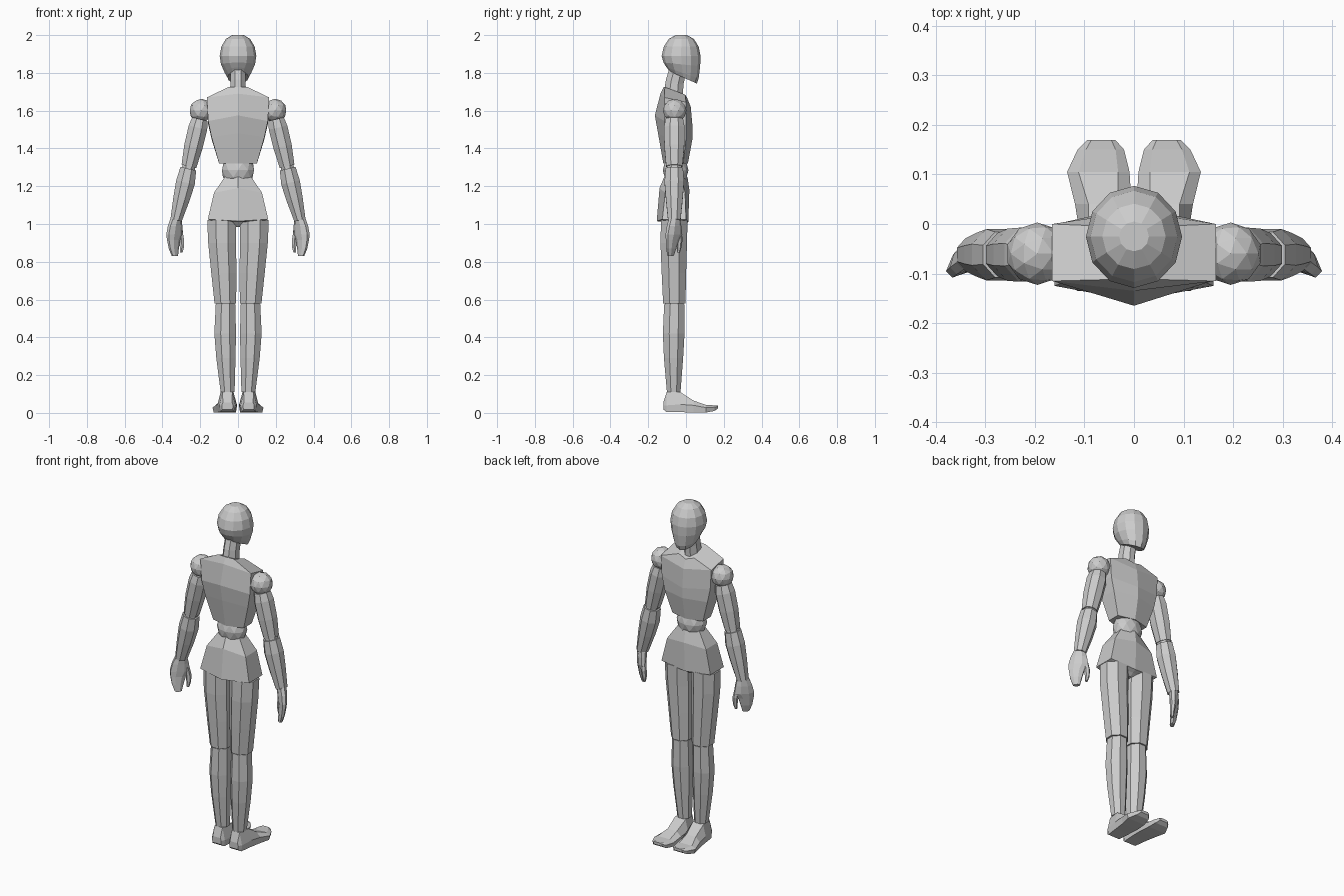
import bpy, bmesh, math
from mathutils import Vector


def loft(name, rings, side=1):
    """Bridge equal-length point rings, cap both ends; side=-1 mirrors in x."""
    bm = bmesh.new()
    rows = [[bm.verts.new((side * p[0], p[1], p[2])) for p in r] for r in rings]
    n = len(rows[0])
    for a, b in zip(rows, rows[1:]):
        for i in range(n):
            j = (i + 1) % n
            bm.faces.new((a[i], a[j], b[j], b[i]))
    bm.faces.new(rows[0])
    bm.faces.new(rows[-1])
    bmesh.ops.recalc_face_normals(bm, faces=bm.faces)
    me = bpy.data.meshes.new(name)
    bm.to_mesh(me)
    bm.free()
    ob = bpy.data.objects.new(name, me)
    bpy.context.collection.objects.link(ob)
    return ob


def oval(x, y, z, rx, ry, n=8, kx=0, ky=0, turn=0.5, spin=0):
    """Oval ring; kx, ky tilt its plane, spin turns the oval about z."""
    pts = []
    for i in range(n):
        a = 2 * math.pi * (i + turn) / n
        u, v = rx * math.cos(a), ry * math.sin(a)
        dx = u * math.cos(spin) - v * math.sin(spin)
        dy = u * math.sin(spin) + v * math.cos(spin)
        pts.append((x + dx, y + dy, z + kx * dx + ky * dy))
    return pts


def hexa(w, back, back_c, front_c, front):
    """Six-sided ring from (y, z) of back centre, back/front corner, front centre."""
    return [(0, *back), (w, *back_c), (w, *front_c), (0, *front), (-w, *front_c), (-w, *back_c)]


def ball(name, loc, r, scale=(1, 1, 1)):
    bpy.ops.mesh.primitive_ico_sphere_add(subdivisions=2, radius=r, location=loc)
    ob = bpy.context.object
    ob.name = name
    ob.scale = scale


# Head: narrow jaw with tilted underside
loft("head", [oval(0, y, z, rx, ry, 12, 0, k, 0) for z, y, rx, ry, k in (
    (2.0, -.025, .03, .03, 0), (1.98, -.025, .064, .066, 0), (1.94, -.025, .088, .092, 0),
    (1.89, -.026, .097, .103, 0), (1.845, -.022, .09, .097, -.1),
    (1.80, -.018, .07, .085, -.35), (1.776, -.015, .056, .072, -.45))])

# Neck leaning forward
loft("neck", [oval(0, -.045, 1.81, .042, .048, 8, 0, -.25),
              oval(0, -.06, 1.75, .043, .05, 8, 0, -.3),
              oval(0, -.068, 1.67, .047, .055, 8, 0, -.35)])

# Faceted chest block
loft("chest", [
    hexa(.05, (-.118, 1.725), (-.112, 1.725), (-.005, 1.685), (.005, 1.67)),
    hexa(.165, (-.135, 1.69), (-.115, 1.67), (0, 1.645), (.025, 1.62)),
    hexa(.158, (-.165, 1.575), (-.115, 1.545), (0, 1.53), (.035, 1.51)),
    hexa(.14, (-.148, 1.48), (-.108, 1.46), (0, 1.45), (.034, 1.45)),
    hexa(.1, (-.12, 1.32), (-.09, 1.32), (-.015, 1.32), (.01, 1.32))])

# Waist ball
ball("waist", (0, -.055, 1.285), .085, (1.05, .8, 1))

# Pelvis block
loft("pelvis", [
    hexa(.07, (-.115, 1.25), (-.085, 1.25), (-.025, 1.25), (.008, 1.25)),
    hexa(.127, (-.14, 1.19), (-.11, 1.165), (-.005, 1.165), (.018, 1.18)),
    hexa(.16, (-.155, 1.015), (-.125, 1.025), (0, 1.025), (.012, 1.01)),
    hexa(.12, (-.11, 1.01), (-.10, 1.01), (-.02, 1.01), (-.01, 1.0)),
    hexa(.03, (-.09, .985), (-.085, .985), (-.035, .985), (-.03, .985))])


def foot_section(y, cx, hw, zb, zm, zt, tw):
    return [(cx - hw * .9, y, zb), (cx + hw * .9, y, zb), (cx + hw, y, zm),
            (cx + tw, y, zt), (cx - tw, y, zt), (cx - hw, y, zm)]


for s, tag in ((1, "right"), (-1, "left")):
    # Shoulder and arm
    ball(f"{tag}_shoulder", (s * .195, -.06, 1.6), .063)
    loft(f"{tag}_upper_arm", [oval(x, -.062, z, rx, ry, 8, .23) for x, z, rx, ry in (
        (.202, 1.555, .044, .05), (.212, 1.51, .053, .059),
        (.236, 1.41, .052, .057), (.26, 1.305, .042, .047))], s)
    loft(f"{tag}_elbow", [oval(x, -.062, z, .036, .041, 8, .23)
                          for x, z in ((.258, 1.312), (.267, 1.275))], s)
    loft(f"{tag}_forearm", [oval(x, -.062, z, rx, ry, 8, .23) for x, z, rx, ry in (
        (.263, 1.293, .045, .05), (.278, 1.22, .053, .056), (.3, 1.13, .046, .048),
        (.328, 1.02, .032, .036))], s)

    # Mitten hand turned diagonally, with thumb
    loft(f"{tag}_hand", [oval(x, y, z, rx, ry, 8, 0, 0, .5, -math.pi / 4) for x, y, z, rx, ry in (
        (.328, -.062, 1.03, .034, .026), (.333, -.063, .99, .048, .026),
        (.335, -.064, .945, .058, .024), (.341, -.072, .915, .045, .02),
        (.34, -.078, .87, .034, .017), (.334, -.082, .83, .02, .012))], s)
    loft(f"{tag}_thumb", [oval(x, y, z, r, r, 6) for x, y, z, r in (
        (.308, -.04, .965, .016), (.3, -.034, .92, .016), (.297, -.036, .88, .013),
        (.3, -.04, .85, .008))], s)

    # Leg
    loft(f"{tag}_thigh", [oval(x, y, z, rx, ry) for x, y, z, rx, ry in (
        (.086, -.062, 1.02, .083, .076), (.084, -.065, .9, .08, .076),
        (.075, -.064, .74, .072, .07), (.067, -.062, .58, .062, .064))], s)
    loft(f"{tag}_knee", [oval(.066, -.062, z, .052, .054) for z in (.6, .55)], s)
    loft(f"{tag}_shin", [oval(x, y, z, rx, ry) for x, y, z, rx, ry in (
        (.066, -.062, .575, .056, .058), (.068, -.065, .42, .062, .062),
        (.064, -.066, .29, .055, .055), (.055, -.065, .11, .04, .039))], s)

    # Foot with upturned toes
    loft(f"{tag}_foot", [foot_section(*f) for f in (
        (-.12, .056, .03, .018, .04, .055, .024), (-.102, .056, .042, .004, .04, .11, .026),
        (-.03, .058, .05, .004, .045, .11, .034), (.04, .062, .057, .002, .04, .065, .03),
        (.105, .072, .063, .002, .028, .042, .04), (.15, .067, .047, .01, .03, .04, .03),
        (.17, .066, .028, .024, .034, .04, .02))], s)

# Crown point reaches exactly 2 units via a thin cap
loft("crown", [oval(0, -.025, 2.0, .03, .03, 12, turn=0), oval(0, -.025, 1.99, .04, .04, 12, turn=0)])
